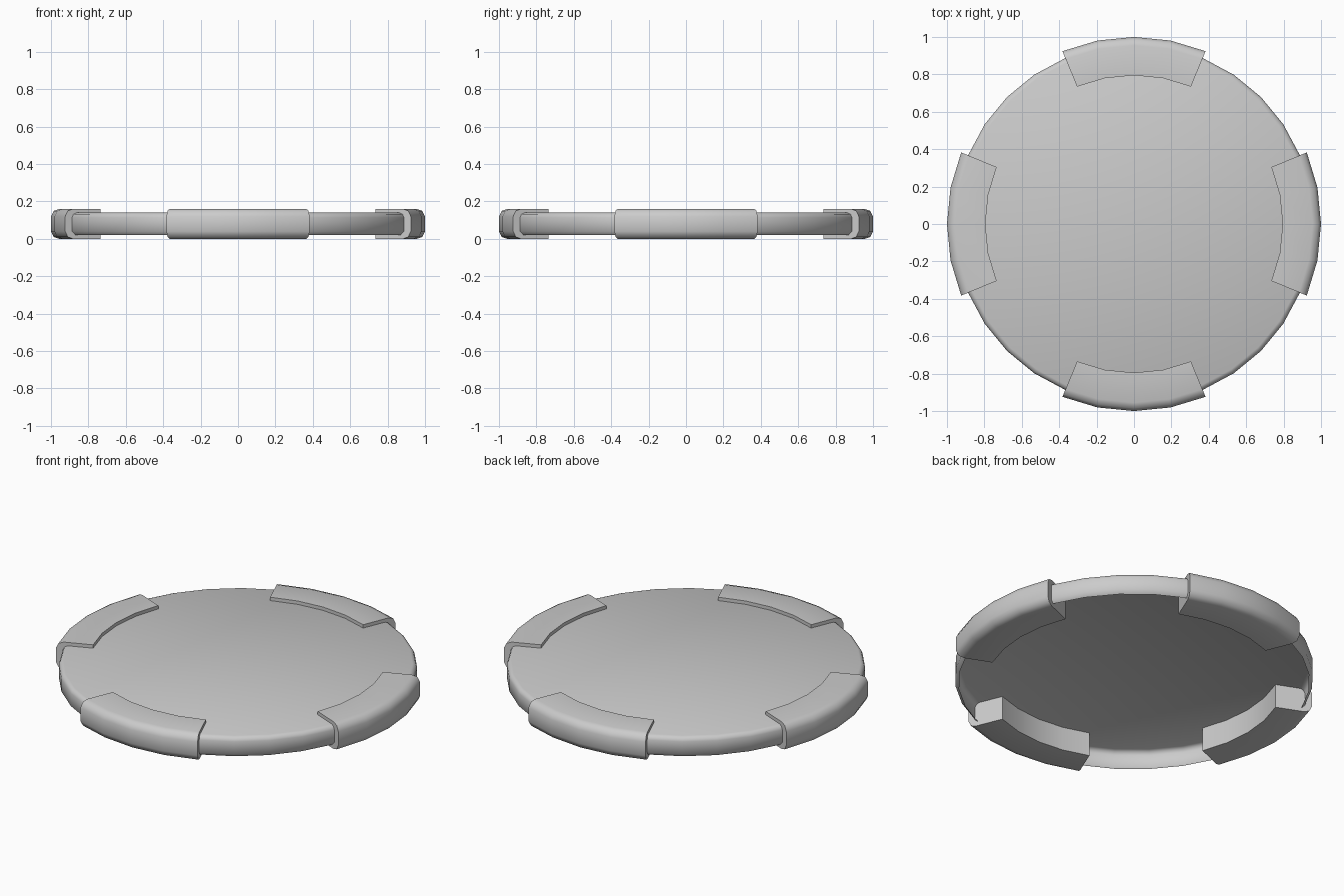
import bpy, bmesh
from math import sin, cos, tau, radians

if "Cube" in bpy.data.objects:
    bpy.data.objects.remove(bpy.data.objects["Cube"])

grey = bpy.data.materials.new("plain grey")
grey.use_nodes = True
colour = (0.6, 0.6, 0.6, 1)
grey.diffuse_color = colour
grey.node_tree.nodes["Principled BSDF"].inputs["Base Color"].default_value = colour

SIDES = 32
STEP = tau / SIDES


def sweep(name, profile, first, count, closed, cap):
    """Turn an (r, z) profile through count steps around the z axis."""
    bm = bmesh.new()
    full = count == SIDES
    rings = [[bm.verts.new((r * cos(a), r * sin(a), z)) for r, z in profile]
             for a in ((first + i) * STEP for i in range(count if full else count + 1))]
    n = len(profile)
    for i in range(count):
        a, b = rings[i], rings[(i + 1) % len(rings)]
        for j in range(n if closed else n - 1):
            k = (j + 1) % n
            bm.faces.new((a[j], b[j], b[k], a[k]))
    if cap == "ends":
        bm.faces.new(rings[0])
        bm.faces.new(rings[-1][::-1])
    elif cap == "top":
        bm.faces.new([ring[-1] for ring in rings])
    bmesh.ops.recalc_face_normals(bm, faces=bm.faces)
    mesh = bpy.data.meshes.new(name)
    bm.to_mesh(mesh)
    bm.free()
    mesh.materials.append(grey)
    obj = bpy.data.objects.new(name, mesh)
    bpy.context.collection.objects.link(obj)
    bpy.ops.object.select_all(action="DESELECT")
    obj.select_set(True)
    bpy.context.view_layer.objects.active = obj
    bpy.ops.object.shade_smooth_by_angle(angle=radians(50))
    return obj


# Disc: a shallow shell, open underneath, with rounded rim
disc_profile = [(0.94, 0.02), (0.96, 0.04), (0.96, 0.115), (0.952, 0.132), (0.935, 0.14)]
sweep("disc", disc_profile, 0, SIDES, False, "top")

# Rim grips: four solid arcs with rounded outer edges
grip_profile = [(0.795, 0), (0.955, 0), (0.985, 0.01), (1, 0.04),
                (1, 0.12), (0.985, 0.15), (0.955, 0.16), (0.795, 0.16)]
for i, side in enumerate(("left", "back", "right", "front")):
    sweep(side + "_grip", grip_profile, i * SIDES // 4 - 2, 4, True, "ends")
